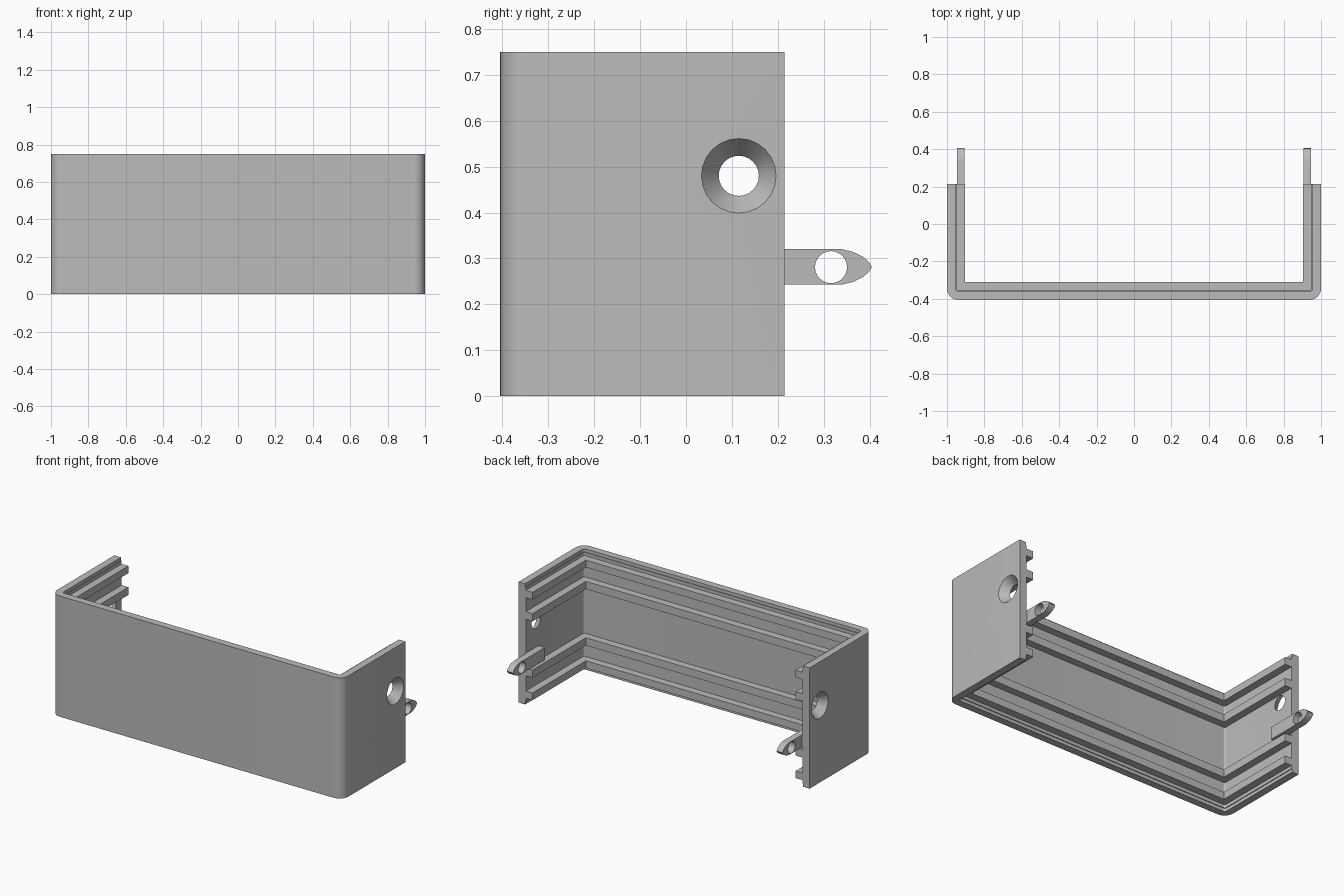
import bpy, bmesh, math
from mathutils import Matrix

cube = bpy.data.objects.get("Cube")
if cube:
    bpy.data.objects.remove(cube)

grey = bpy.data.materials.new("light grey plastic")
grey.use_nodes = True
COLOUR = (0.5, 0.5, 0.5, 1)
grey.diffuse_color = COLOUR
grey.node_tree.nodes["Principled BSDF"].inputs["Base Color"].default_value = COLOUR

BACK, FRONT, HEIGHT = 0.215, -0.405, 0.75
HOLE_Y, HOLE_Z, WALL, RIB = 0.115, 0.48, 0.05, 0.096


def make_object(name, bm):
    bmesh.ops.recalc_face_normals(bm, faces=bm.faces)
    mesh = bpy.data.meshes.new(name)
    bm.to_mesh(mesh)
    bm.free()
    mesh.materials.append(grey)
    obj = bpy.data.objects.new(name, mesh)
    bpy.context.collection.objects.link(obj)
    return obj


def cutter(name, x, y, z, r_in, r_out, depth, sides=24):
    """Cone or cylinder along x, widening outwards, mirrored to both sides."""
    bm = bmesh.new()
    for side in (1, -1):
        turn = Matrix.Rotation(side * math.pi / 2, 4, "Y")
        bmesh.ops.create_cone(bm, cap_ends=True, segments=sides, radius1=r_in,
                              radius2=r_out, depth=depth,
                              matrix=Matrix.Translation((side * x, y, z)) @ turn)
    obj = make_object(name, bm)
    obj.hide_render = True
    return obj


def cut(obj, tool):
    mod = obj.modifiers.new("cut", "BOOLEAN")
    mod.operation, mod.solver, mod.object = "DIFFERENCE", "EXACT", tool
    bpy.context.view_layer.objects.active = obj
    bpy.ops.object.modifier_apply(modifier=mod.name)
    bpy.data.objects.remove(tool)


def u_path(d, steps=8, radius=0.06):
    """Plan outline of the shell, moved inwards by d."""
    r = max(radius - d, 0)
    cx, cy = 1 - d - r, FRONT + d + r
    arc = [(cx + r * math.cos(a), cy - r * math.sin(a))
           for a in (i * math.pi / 2 / steps for i in range(steps + 1))]
    right = [(1 - d, BACK)] + arc
    return right + [(-x, y) for x, y in reversed(right)]


# Shell: ribbed wall section (inward depth, height) swept along the U
section = [(0, 0), (0.045, 0), (0.045, 0.02), (WALL, 0.02)]
for low, high in ((0.04, 0.085), (0.18, 0.228), (0.53, 0.578), (0.665, 0.71)):
    section += [(WALL, low), (RIB, low), (RIB, high), (WALL, high)]
section += [(WALL, 0.73), (0.045, 0.73), (0.045, HEIGHT), (0, HEIGHT)]

bm = bmesh.new()
rows = [[bm.verts.new((x, y, z)) for x, y in u_path(d)] for d, z in section]
for a, b in zip(rows, rows[1:] + rows[:1]):
    for i in range(len(a) - 1):
        bm.faces.new((a[i], a[i + 1], b[i + 1], b[i]))
for end in (0, -1):
    bm.faces.new([row[end] for row in rows])
bmesh.ops.remove_doubles(bm, verts=bm.verts, dist=0.0001)
shell = make_object("shell", bm)

# Countersunk screw holes in the side walls
cut(shell, cutter("countersink_cutter", 0.98, HOLE_Y, HOLE_Z, 0.04, 0.0925, 0.07))
cut(shell, cutter("screw_cutter", 0.94, HOLE_Y, HOLE_Z, 0.04, 0.04, 0.2))

# Snap tabs: flat tongues with pointed tips, rooted on the inner walls
low, high, mid = 0.243, 0.32, 0.281
half = [(0.09, 0), (0.34, 0), (0.365, 0.006), (0.385, 0.016), (0.399, 0.028)]
outline = [(y, low + h) for y, h in half] + [(0.405, mid)]
outline += [(y, high - h) for y, h in reversed(half)]
bm = bmesh.new()
for side in (1, -1):
    face = bm.faces.new([bm.verts.new((side * 0.906, y, z)) for y, z in outline])
    new = bmesh.ops.extrude_face_region(bm, geom=[face])["geom"]
    bmesh.ops.translate(bm, vec=(side * 0.041, 0, 0),
                        verts=[v for v in new if isinstance(v, bmesh.types.BMVert)])
tabs = make_object("snap_tabs", bm)
cut(tabs, cutter("tab_hole_cutter", 0.93, 0.316, mid, 0.035, 0.035, 0.2))

# Pads joining the tabs to the walls
bm = bmesh.new()
for side in (1, -1):
    bmesh.ops.create_cube(bm, size=1, matrix=Matrix.Translation((side * 0.949, 0.152, mid))
                          @ Matrix.Diagonal((0.01, 0.124, high - low, 1)))
make_object("tab_pads", bm)

for obj in (shell, tabs):
    bpy.ops.object.select_all(action="DESELECT")
    obj.select_set(True)
    bpy.context.view_layer.objects.active = obj
    bpy.ops.object.shade_smooth_by_angle(angle=math.radians(30))
